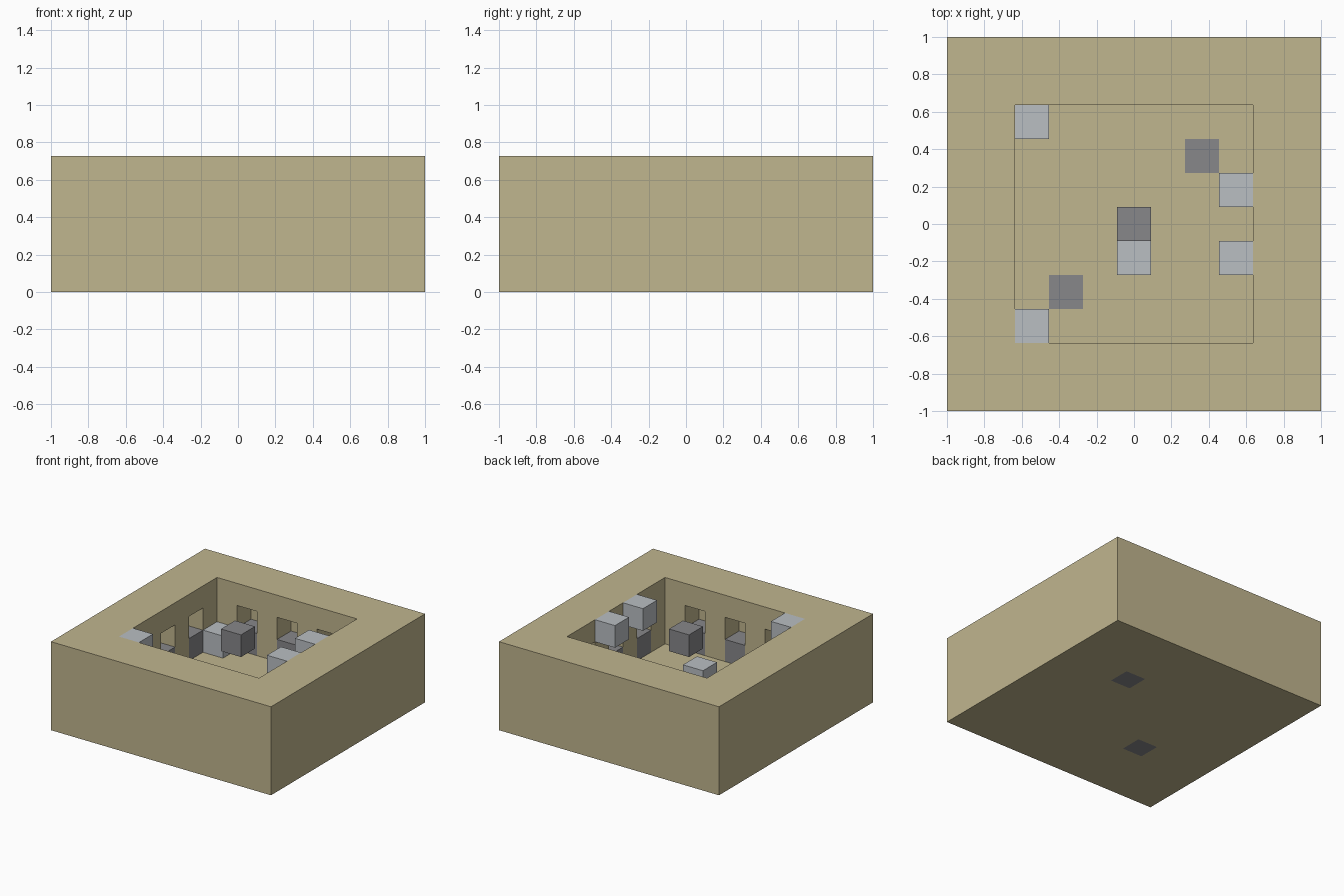
import bpy
import bmesh
from mathutils import Vector

cube = bpy.data.objects.get("Cube")
if cube:
    bpy.data.objects.remove(cube, do_unlink=True)

UNIT = 2 / 11          # edge of one building block
HALF, HEIGHT = 5, 4    # blocks from centre to outer wall, blocks high
ROOM = 3               # blocks from centre to inner wall


def material(name, rgb):
    mat = bpy.data.materials.new(name)
    mat.use_nodes = True
    colour = (*rgb, 1)
    mat.diffuse_color = colour
    mat.node_tree.nodes["Principled BSDF"].inputs["Base Color"].default_value = colour
    return mat


sand = material("sandstone", (0.53, 0.465, 0.272))
pale = material("pale_grey", (0.49, 0.52, 0.545))
dark = material("dark_grey", (0.245, 0.245, 0.255))


def build(name, cells, mat):
    """Make one closed mesh from block cells, with no faces between neighbours."""
    cells = set(cells)
    bm = bmesh.new()
    for cell in cells:
        base = Vector((cell[0], cell[1], cell[2] + 0.5))
        for axis in range(3):
            for sign in (-1, 1):
                near = list(cell)
                near[axis] += sign
                if tuple(near) in cells:
                    continue
                n, u, v = Vector(), Vector(), Vector()
                n[axis] = sign / 2
                u[(axis + 1) % 3] = 0.5
                v[(axis + 2) % 3] = sign / 2
                ring = (n - u - v, n + u - v, n + u + v, n - u + v)
                bm.faces.new([bm.verts.new((base + p) * UNIT) for p in ring])
    bmesh.ops.remove_doubles(bm, verts=bm.verts, dist=UNIT / 100)
    mesh = bpy.data.meshes.new(name)
    bm.to_mesh(mesh)
    bm.free()
    mesh.materials.append(mat)
    obj = bpy.data.objects.new(name, mesh)
    bpy.context.collection.objects.link(obj)


# Three niches in each inner wall, with a dark block filling the lower half
niches = [(x, y) for along in (-2, 0, 2) for side in (-4, 4)
          for x, y in ((along, side), (side, along))]
niche_blocks = [(x, y, 1) for x, y in niches]
niche_gaps = [(x, y, 2) for x, y in niches]

# Dark slabs set flush in the floor
floor_blocks = [(2, 2, 0), (-2, -2, 0)]

# Thick shell, open at the top
span = range(-HALF, HALF + 1)
empty = set(niche_blocks + niche_gaps + floor_blocks)
shell = [(x, y, z) for x in span for y in span for z in range(HEIGHT)
         if (z == 0 or max(abs(x), abs(y)) > ROOM) and (x, y, z) not in empty]

build("room_shell", shell, sand)
build("niche_blocks", niche_blocks, dark)
build("floor_blocks", floor_blocks, dark)

# Loose blocks in the room: two on the floor, the rest level with the rim
build("centre_block", [(0, 0, 3)], dark)
build("floor_standing_blocks", [(0, -1, 1), (-3, 3, 1)], pale)
build("rim_blocks", [(3, 1, 3), (3, -1, 3), (-3, -3, 3)], pale)
